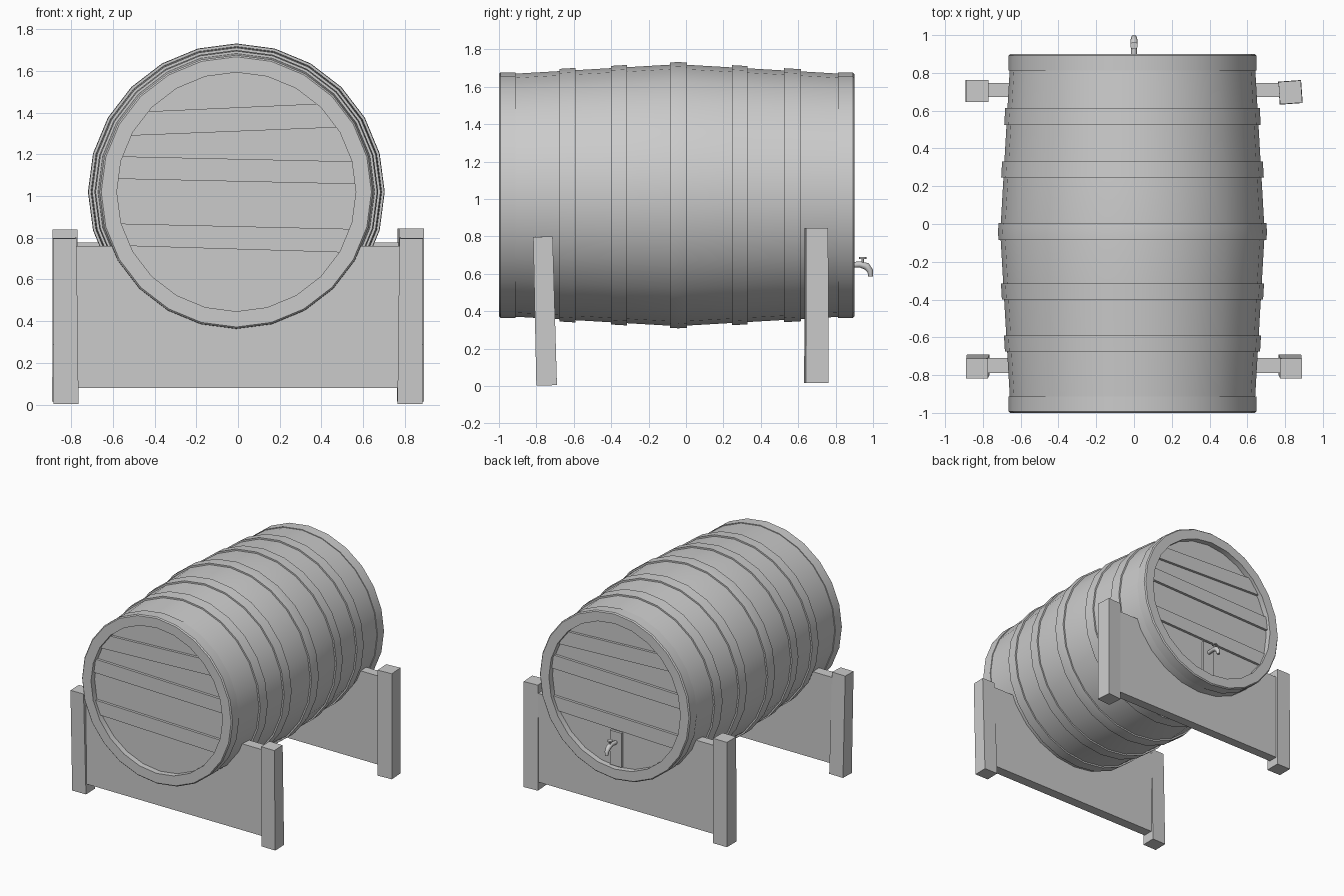
import bpy, bmesh, math
from mathutils import Vector, Matrix

cube = bpy.data.objects.get("Cube")
if cube:
    bpy.data.objects.remove(cube, do_unlink=True)

grey = bpy.data.materials.new("plain_grey")
grey.use_nodes = True
grey.diffuse_color = (0.6, 0.6, 0.6, 1)
grey.node_tree.nodes["Principled BSDF"].inputs["Base Color"].default_value = (0.6, 0.6, 0.6, 1)

SIDES = 24
CENTRE = Vector((-0.008, 0, 1.02))   # barrel axis, running along y
MID_Y = -0.045


def finish(name, bm, smooth=False):
    bmesh.ops.recalc_face_normals(bm, faces=bm.faces)
    mesh = bpy.data.meshes.new(name)
    bm.to_mesh(mesh)
    bm.free()
    obj = bpy.data.objects.new(name, mesh)
    bpy.context.collection.objects.link(obj)
    mesh.materials.append(grey)
    if smooth:
        bpy.ops.object.select_all(action='DESELECT')
        obj.select_set(True)
        bpy.context.view_layer.objects.active = obj
        bpy.ops.object.shade_smooth_by_angle(angle=math.radians(30))
    return obj


def lathe(name, profile):
    """Spin a closed (radius, y) profile around the barrel axis."""
    bm = bmesh.new()
    rings = []
    for i in range(SIDES):
        a = math.tau * i / SIDES
        rings.append([bm.verts.new(CENTRE + Vector((r * math.cos(a), y, r * math.sin(a))))
                      for r, y in profile])
    n = len(profile)
    for i in range(SIDES):
        a, b = rings[i], rings[(i + 1) % SIDES]
        for j in range(n):
            k = (j + 1) % n
            bm.faces.new((a[j], a[k], b[k], b[j]))
    return finish(name, bm, smooth=True)


def stave_radius(y):
    return 0.70 - 0.055 * abs(y - MID_Y) / 0.95


# Bulging stave wall
ys = [-0.95, -0.63, -0.36, MID_Y, 0.285, 0.57, 0.86]
lathe("staves", [(stave_radius(y), y) for y in ys] + [(0.575, 0.86), (0.575, -0.95)])

# Hoops that follow the bulge
for name, y0, y1 in (("hoop_front", -0.675, -0.59), ("hoop_front_inner", -0.40, -0.315),
                     ("hoop_middle", -0.085, 0.005), ("hoop_back_inner", 0.245, 0.33),
                     ("hoop_back", 0.525, 0.615)):
    steps = [y0, (y0 + y1) / 2, y1]
    lathe(name, [(stave_radius(y) + 0.012, y) for y in steps] + [(0.63, y1), (0.63, y0)])

# End rims, slightly chamfered on the outer edge
for name, outer, sign in (("rim_front", -1.0, 1), ("rim_back", 0.90, -1)):
    lathe(name, [(0.573, outer), (0.648, outer), (0.656, outer + sign * 0.008),
                 (0.656, outer + sign * 0.088), (0.573, outer + sign * 0.088)])


# Heads: uneven planks, every other one standing proud
# Each seam is its height at the axis and its slope
SEAMS = ((0.405, 0.045), (0.29, 0.04), (0.158, -0.022),
         (0.05, -0.022), (-0.165, -0.023), (-0.275, -0.03))


def plank(name, upper, lower, proud, placement):
    bm = bmesh.new()
    bmesh.ops.create_circle(bm, cap_ends=True, segments=SIDES, radius=0.58,
                            matrix=Matrix.Rotation(math.pi / 2, 4, 'X'))
    for seam, side in ((upper, 1), (lower, -1)):
        if seam:
            bmesh.ops.bisect_plane(bm, geom=bm.verts[:] + bm.edges[:] + bm.faces[:],
                                   plane_co=(0, 0, seam[0]),
                                   plane_no=Vector((-seam[1], 0, 1)) * side,
                                   clear_outer=True)
    depth = 0.025 + (0.02 if proud else 0)
    new = bmesh.ops.extrude_face_region(bm, geom=bm.faces[:])["geom"]
    bmesh.ops.translate(bm, vec=(0, -depth, 0),
                        verts=[g for g in new if isinstance(g, bmesh.types.BMVert)])
    bm.transform(placement)
    finish(name, bm)


bounds = [None, *SEAMS, None]
for end, y, turn in (("front", -0.93, 0), ("back", 0.83, math.pi)):
    place = Matrix.Translation(CENTRE + Vector((0, y, 0))) @ Matrix.Rotation(turn, 4, 'Z')
    for i in range(len(bounds) - 1):
        plank(f"head_plank_{end}_{i + 1}", bounds[i], bounds[i + 1], i % 2 == 1, place)


def box(name, size, centre, tilt=(0, 0, 0), taper=1.0):
    bm = bmesh.new()
    bmesh.ops.create_cube(bm, size=1)
    for v in bm.verts:
        if v.co.z > 0:
            v.co.x *= taper
            v.co.y *= taper
    turn = Matrix.Rotation(tilt[2], 4, 'Z') @ Matrix.Rotation(tilt[1], 4, 'Y') \
        @ Matrix.Rotation(tilt[0], 4, 'X')
    bm.transform(Matrix.Translation(centre) @ turn @ Matrix.Diagonal((*size, 1)))
    return finish(name, bm)


# Tap block on the back head
box("tap_block", (0.10, 0.03, 0.27), (0, 0.86, 0.595))


# Cradle boards with a round cut-out for the barrel
def cradle(name, y0, y1, top):
    bm = bmesh.new()
    r, drop = 0.648, CENTRE.z - top
    half = math.acos(drop / r)
    points = [(0.78, top), (0.78, 0.08), (-0.78, 0.08), (-0.78, top)]
    for i in range(13):
        a = -half + 2 * half * i / 12
        points.append((CENTRE.x + r * math.sin(a), CENTRE.z - r * math.cos(a)))
    face = bm.faces.new([bm.verts.new((x, y0, z)) for x, z in points])
    new = bmesh.ops.extrude_face_region(bm, geom=[face])["geom"]
    bmesh.ops.translate(bm, vec=(0, y1 - y0, 0),
                        verts=[g for g in new if isinstance(g, bmesh.types.BMVert)])
    finish(name, bm)


cradle("cradle_front", -0.79, -0.71, 0.76)
cradle("cradle_back", 0.673, 0.747, 0.778)

# Posts, each a little out of true
for side, s in (("left", 1), ("right", -1)):
    box(f"post_front_{side}", (0.12, 0.11, 0.795), (s * 0.828, -0.755, 0.401),
        (0.025, 0.008 * s, 0), 0.95)
box("post_back_left", (0.122, 0.122, 0.83), (0.828, 0.697, 0.43), (0, 0, 0.07), 0.97)
box("post_back_right", (0.122, 0.118, 0.825), (-0.83, 0.704, 0.428), (0, 0, 0), 0.98)

# Tap: tapering bent pipe with a knob on a stem
curve = bpy.data.curves.new("tap_pipe", 'CURVE')
curve.dimensions = '3D'
curve.bevel_depth = 0.018
curve.bevel_resolution = 2
curve.use_fill_caps = True
path = ((0.85, 0.645, 0.8), (0.93, 0.65, 0.9), (0.965, 0.64, 1.1), (0.985, 0.615, 0.9),
        (0.988, 0.585, 0.7))
spline = curve.splines.new('POLY')
spline.points.add(len(path) - 1)
for p, (y, z, r) in zip(spline.points, path):
    p.co = (0, y, z, 1)
    p.radius = r
curve.materials.append(grey)
pipe = bpy.data.objects.new("tap_pipe", curve)
bpy.context.collection.objects.link(pipe)

for name, radius, height, z in (("tap_stem", 0.007, 0.04, 0.67), ("tap_handle", 0.02, 0.01, 0.685)):
    bm = bmesh.new()
    bmesh.ops.create_cone(bm, cap_ends=True, segments=12, radius1=radius, radius2=radius,
                          depth=height, matrix=Matrix.Translation((0, 0.945, z)))
    finish(name, bm, smooth=True)
